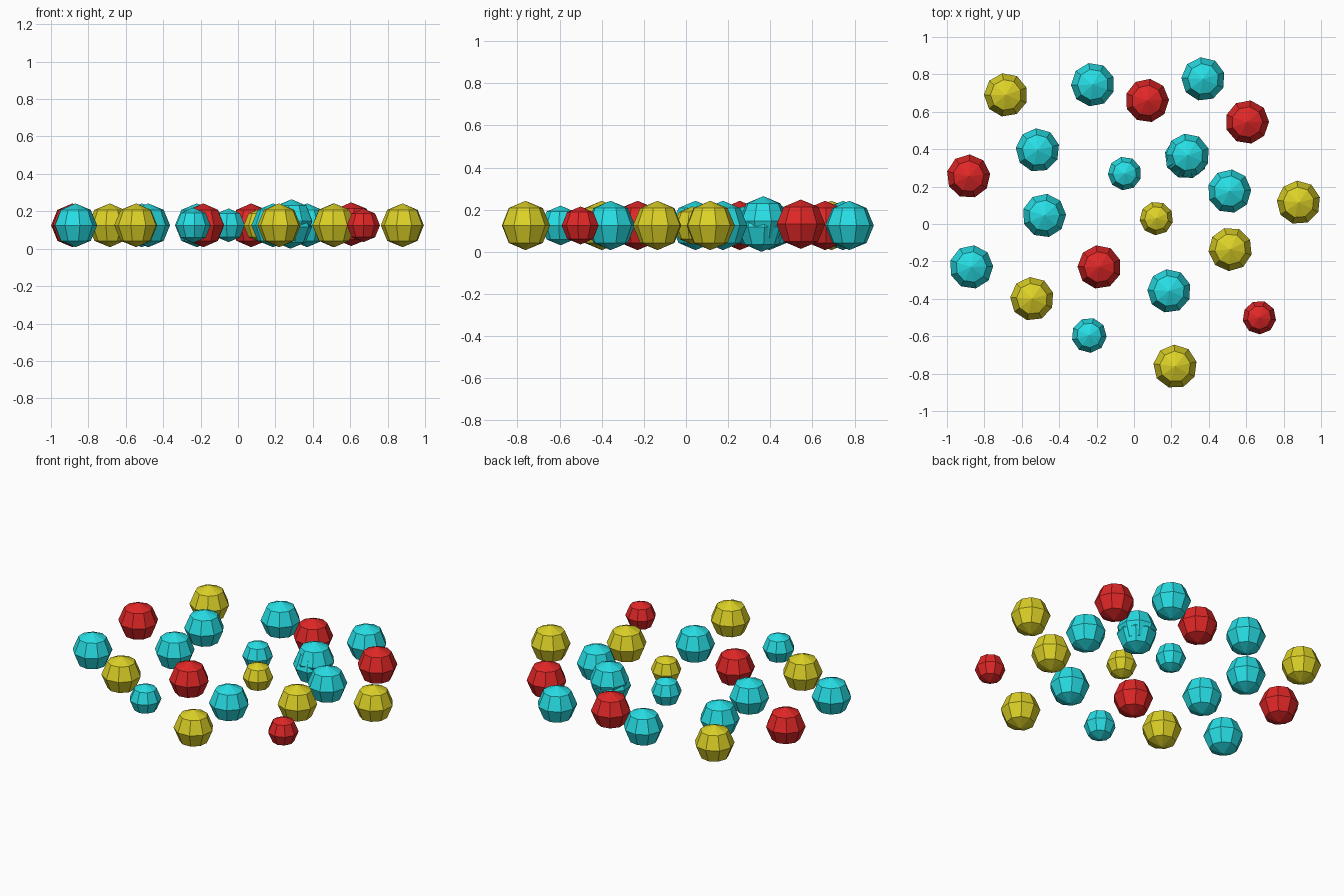
import bpy, random

random.seed(4)

def material(name, rgb):
    m = bpy.data.materials.new(name)
    m.diffuse_color = (*rgb, 1)
    return m

R, S = 0.117, 0.09   # large and small ball radius

# Ball centres per colour: x, y, z, radius
balls = {
    "yellow": ((0.72, 0.64, 0.02), [
        (-0.685, 0.69, 0.125, R), (0.88, 0.115, 0.125, R), (0.515, -0.135, 0.125, R),
        (-0.545, -0.40, 0.125, R), (0.22, -0.762, 0.125, R), (0.12, 0.03, 0.125, S)]),
    "red": ((0.75, 0.02, 0.02), [
        (-0.885, 0.255, 0.125, R), (0.07, 0.66, 0.125, R), (0.605, 0.545, 0.131, R),
        (-0.185, -0.23, 0.125, R), (0.67, -0.50, 0.125, S)]),
    "cyan": ((0.02, 0.73, 0.78), [
        (-0.22, 0.745, 0.125, R), (0.37, 0.775, 0.125, R), (-0.515, 0.395, 0.125, R),
        (0.287, 0.367, 0.147, R), (0.28, 0.358, 0.117, R), (0.51, 0.175, 0.125, R),
        (-0.48, 0.045, 0.125, R), (-0.87, -0.23, 0.125, R), (0.188, -0.358, 0.125, R),
        (-0.05, 0.27, 0.125, S), (-0.24, -0.595, 0.125, S + 0.004)]),
}

# Low-poly balls, each turned a little differently about its upright axis
for colour, (rgb, spots) in balls.items():
    mat = material(colour, rgb)
    for i, (x, y, z, r) in enumerate(spots, 1):
        bpy.ops.mesh.primitive_uv_sphere_add(
            segments=9, ring_count=4, radius=r, location=(x, y, z),
            rotation=(0, 0, random.uniform(0, 0.7)))
        ball = bpy.context.object
        ball.name = f"{colour}_ball_{i}"
        ball.data.materials.append(mat)
